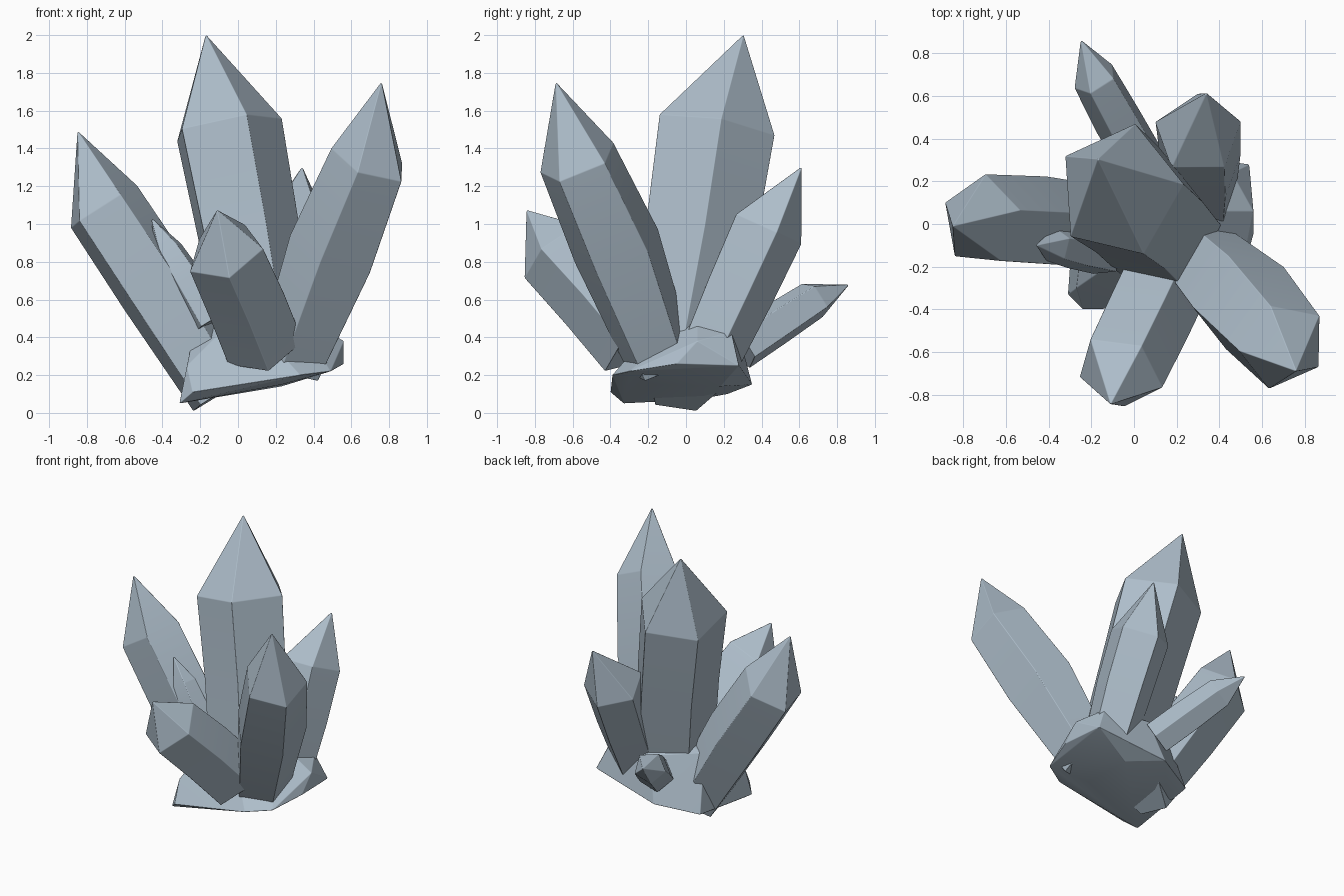
import bpy, bmesh, math
from mathutils import Vector

if "Cube" in bpy.data.objects:
    bpy.data.objects.remove(bpy.data.objects["Cube"])

mat = bpy.data.materials.new("pale blue grey")
mat.diffuse_color = (0.42, 0.51, 0.59, 1)
mat.use_nodes = True
mat.node_tree.nodes["Principled BSDF"].inputs["Base Color"].default_value = mat.diffuse_color


def finish(bm, name):
    bmesh.ops.recalc_face_normals(bm, faces=bm.faces)
    for f in bm.faces:
        f.smooth = True
    me = bpy.data.meshes.new(name)
    bm.to_mesh(me)
    bm.free()
    me.materials.append(mat)
    ob = bpy.data.objects.new(name, me)
    bpy.context.collection.objects.link(ob)
    # Tiny softened edges between flat facets
    bev = ob.modifiers.new("soft_edges", 'BEVEL')
    bev.width = 0.004
    bev.segments = 2
    bev.limit_method = 'ANGLE'
    bev.angle_limit = math.radians(10)
    bev.harden_normals = True


def crystal(name, centres, radii, tip, phase, stretch=1.0, sides=5):
    """Faceted shaft through base, middle and shoulder rings, closed by a point."""
    bm = bmesh.new()
    pts = [Vector(c) for c in centres]
    axis = (pts[-1] - pts[0]).normalized()
    u = (Vector((1, 0, 0)) - axis * axis.x).normalized()
    v = axis.cross(u) * stretch
    rings = []
    for c, r in zip(pts, radii):
        angles = [math.radians(phase) + math.tau * i / sides for i in range(sides)]
        rings.append([bm.verts.new(c + (u * math.cos(a) + v * math.sin(a)) * r) for a in angles])
    top = bm.verts.new(tip)
    for i in range(sides):
        j = (i + 1) % sides
        for lo, hi in zip(rings, rings[1:]):
            bm.faces.new((lo[i], lo[j], hi[j], hi[i]))
        bm.faces.new((rings[-1][i], rings[-1][j], top))
    bm.faces.new(rings[0][::-1])
    finish(bm, name)


# Crystals, each leaning out from the middle
crystal("tall_crystal", [(0.15, -0.05, 0.3), (0.04, 0.07, 0.95), (-0.067, 0.155, 1.51)],
        (0.275, 0.29, 0.305), (-0.17, 0.305, 2.004), 4, 1.07)
crystal("right_crystal", [(0.28, -0.13, 0.26), (0.51, -0.36, 0.86), (0.70, -0.57, 1.33)],
        (0.19, 0.25, 0.22), (0.76, -0.69, 1.754), 35)
crystal("left_crystal", [(-0.09, -0.02, 0.105), (-0.43, 0.0, 0.66), (-0.715, 0.015, 1.09)],
        (0.19, 0.225, 0.22), (-0.85, -0.01, 1.495), 12)
crystal("front_crystal", [(0.14, -0.26, 0.36), (0.04, -0.47, 0.61), (-0.067, -0.69, 0.85)],
        (0.22, 0.22, 0.215), (-0.11, -0.845, 1.075), -12)
crystal("back_crystal", [(0.31, 0.12, 0.32), (0.31, 0.27, 0.65), (0.30, 0.42, 0.98)],
        (0.18, 0.20, 0.21), (0.34, 0.614, 1.304), 18)
crystal("small_back_crystal", [(0.04, 0.29, 0.34), (-0.07, 0.48, 0.47), (-0.18, 0.68, 0.60)],
        (0.12, 0.12, 0.11), (-0.25, 0.865, 0.68), 40)
crystal("small_left_crystal", [(-0.14, -0.14, 0.48), (-0.27, -0.12, 0.70), (-0.37, -0.10, 0.86)],
        (0.11, 0.10, 0.085), (-0.46, -0.10, 1.035), 20)

# Rough rock at the foot, as a hull of its corners
corners = [(-0.31, -0.33, 0.05), (-0.24, -0.40, 0.11), (0.33, -0.39, 0.20), (0.49, -0.30, 0.22),
           (0.56, -0.05, 0.26), (0.54, 0.28, 0.25), (0.02, 0.35, 0.15), (-0.27, 0.22, 0.10),
           (-0.24, 0.06, 0.07), (0.23, 0.18, 0.14), (0.23, -0.2, 0.15),
           (-0.27, -0.30, 0.25), (-0.22, 0.10, 0.50), (0.02, -0.10, 0.54), (0.56, 0.06, 0.38),
           (0.30, 0.06, 0.54), (0.46, 0.24, 0.43), (0.10, 0.27, 0.46)]
bm = bmesh.new()
for c in corners:
    bm.verts.new(c)
hull = bmesh.ops.convex_hull(bm, input=bm.verts)
loose = [g for g in hull["geom_interior"] if isinstance(g, bmesh.types.BMVert)]
bmesh.ops.delete(bm, geom=loose, context='VERTS')
finish(bm, "rock_base")
